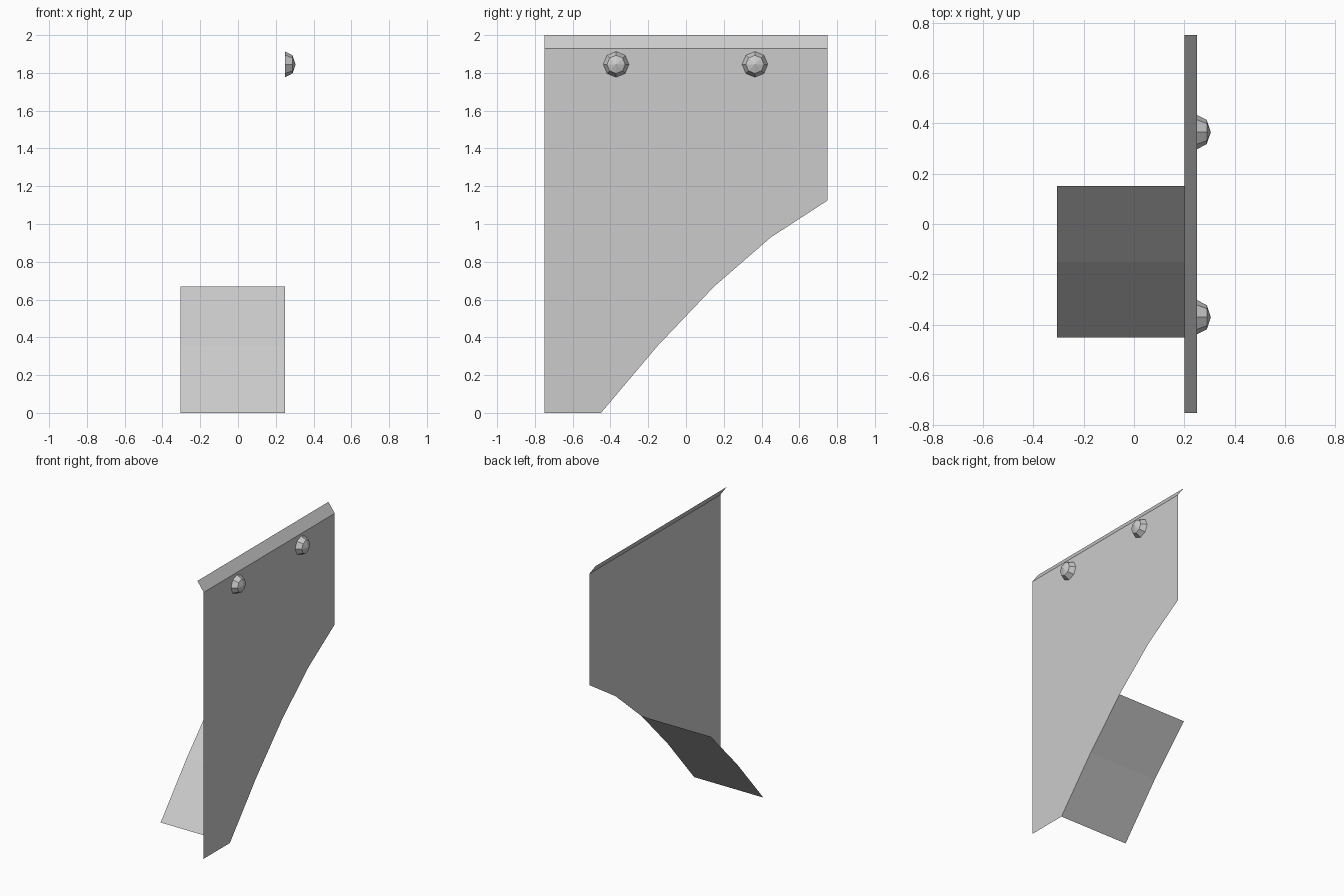
import bpy, math

if "Cube" in bpy.data.objects:
    bpy.data.objects.remove(bpy.data.objects["Cube"])

grey = bpy.data.materials.new("plain_grey")
grey.diffuse_color = (0.6, 0.6, 0.6, 1)
grey.use_nodes = True
grey.node_tree.nodes["Principled BSDF"].inputs["Base Color"].default_value = grey.diffuse_color


def make(name, verts, faces):
    mesh = bpy.data.meshes.new(name)
    mesh.from_pydata(verts, [], faces)
    mesh.materials.append(grey)
    obj = bpy.data.objects.new(name, mesh)
    bpy.context.collection.objects.link(obj)
    return obj


PX = 0.25                     # plane of the side panel
LEFT = -0.305                 # far edge of the curved plate
TOP = 1.93                    # where the panel meets the lip

# curved lower edge shared by the panel and the curved plate (y, z)
curve = [(-0.45, 0), (-0.15, 0.355), (0.15, 0.67), (0.45, 0.93), (0.75, 1.125)]

# flat side panel, cut away below along the curve, in vertical strips
columns = [(-0.75, 0)] + curve
verts = [(PX, y, z) for y, z in columns] + [(PX, y, TOP) for y, z in columns]
n = len(columns)
make("side_panel", verts, [(i, i + 1, n + i + 1, n + i) for i in range(n - 1)])

# lip folded inward along the top edge
make("top_lip",
     [(PX, -0.75, TOP), (PX, 0.75, TOP), (0.2, 0.75, 2.0), (0.2, -0.75, 2.0)],
     [(0, 1, 2, 3)])

# curved plate following the first two steps of the lower edge
verts = [(x, y, z) for y, z in curve[:3] for x in (LEFT, PX)]
make("curved_plate", verts, [(2 * i, 2 * i + 1, 2 * i + 3, 2 * i + 2) for i in range(2)])


# eight-sided domed bolt heads on the outer face
def bolt(name, y, z=1.845, r=0.068, h=0.055, sides=8):
    verts = []
    for lift in (0, math.pi / 4):
        for i in range(sides):
            a = math.tau * i / sides
            verts.append((PX + h * math.sin(lift),
                          y + r * math.cos(lift) * math.cos(a),
                          z + r * math.cos(lift) * math.sin(a)))
    verts.append((PX + h, y, z))
    faces = []
    for i in range(sides):
        j = (i + 1) % sides
        faces.append((i, j, sides + j, sides + i))
        faces.append((sides + i, sides + j, 2 * sides))
    make(name, verts, faces)


for side, y in (("front", -0.37), ("back", 0.365)):
    bolt(side + "_bolt", y)
